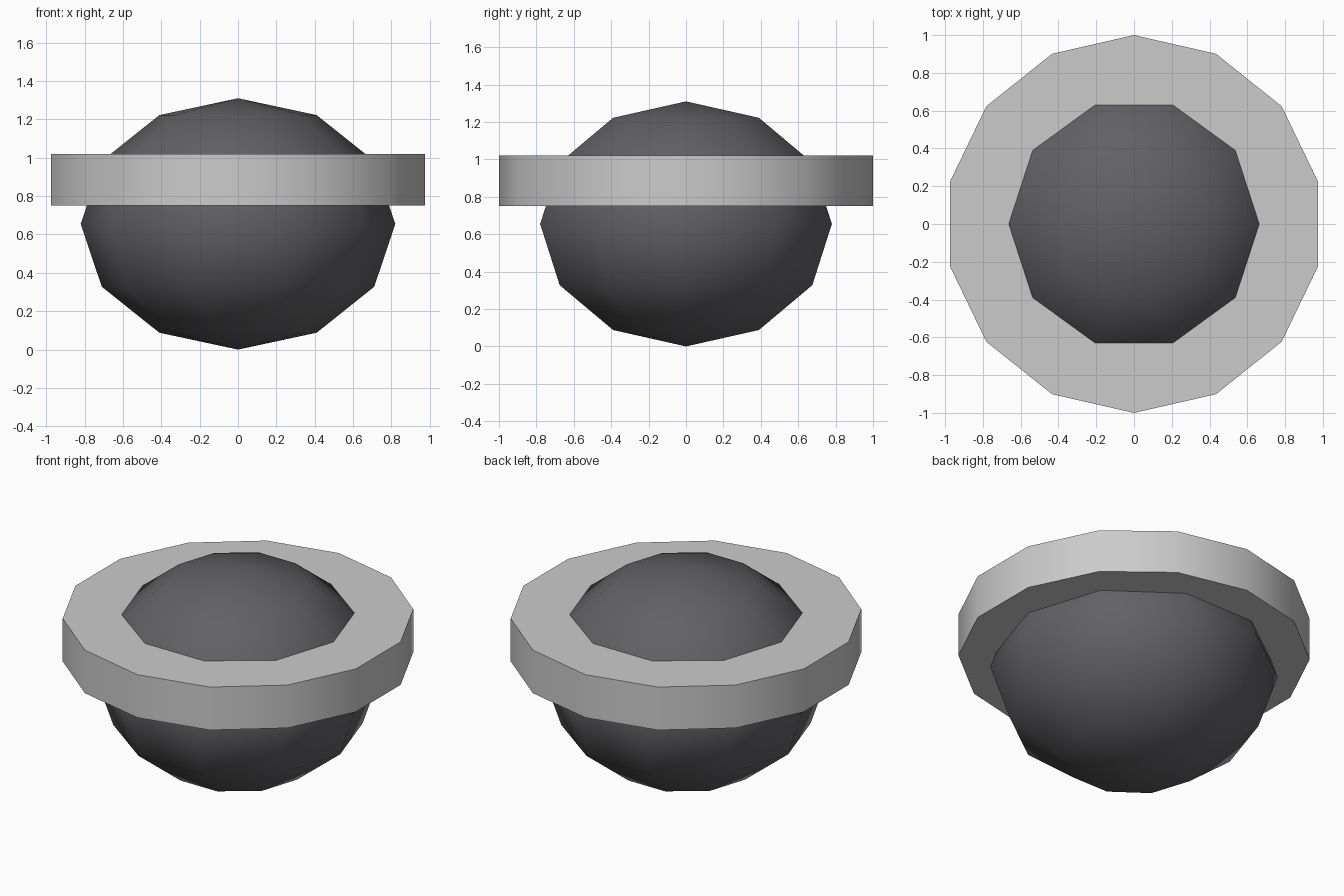
import bpy
from math import pi, radians

if "Cube" in bpy.data.objects:
    bpy.data.objects.remove(bpy.data.objects["Cube"])


def smooth(obj, angle):
    bpy.ops.object.select_all(action='DESELECT')
    obj.select_set(True)
    bpy.context.view_layer.objects.active = obj
    bpy.ops.object.shade_smooth_by_angle(angle=radians(angle))


# Dark ball: 10 segments, 6 rings, a vertex column on the y axis, flattened in z
bpy.ops.mesh.primitive_uv_sphere_add(segments=10, ring_count=6, radius=1,
                                     location=(0, 0, 0.655))
ball = bpy.context.object
ball.name = "ball"
ball.scale = (0.82, 0.82, 0.655)
ball.rotation_euler.z = pi / 2
bpy.ops.object.transform_apply(location=False, rotation=True, scale=True)
dark = bpy.data.materials.new("dark")
dark.diffuse_color = (0.12, 0.12, 0.13, 1)
dark.use_nodes = True
dark.node_tree.nodes["Principled BSDF"].inputs["Base Color"].default_value = dark.diffuse_color
ball.data.materials.append(dark)
smooth(ball, 60)

# Grey 14-sided collar around the ball, vertices on the y axis
bpy.ops.mesh.primitive_cylinder_add(vertices=14, radius=1, depth=0.27,
                                    location=(0, 0, 0.885))
collar = bpy.context.object
collar.name = "collar"
smooth(collar, 40)
